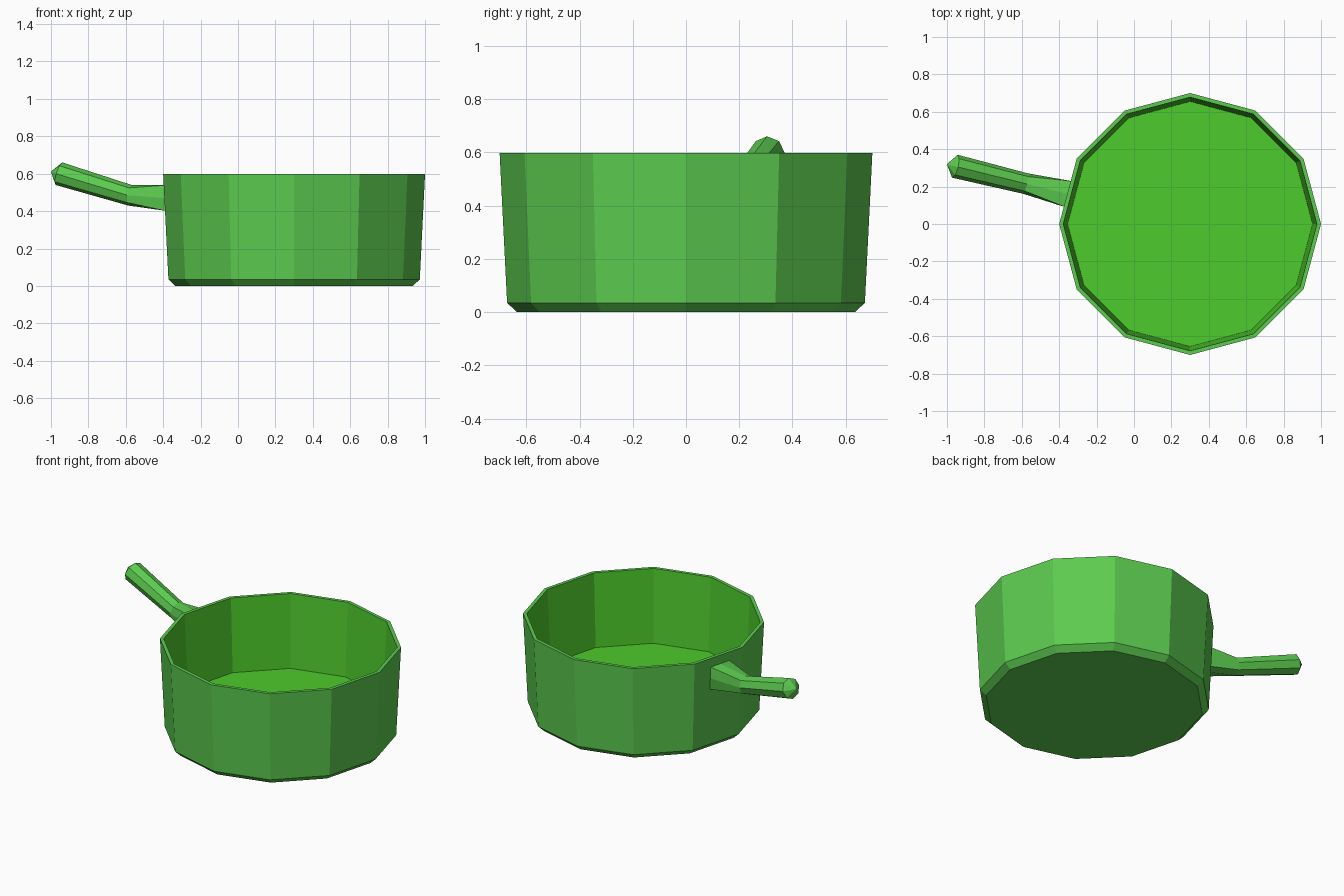
import bpy, bmesh, math
from mathutils import Vector

if "Cube" in bpy.data.objects:
    bpy.data.objects.remove(bpy.data.objects["Cube"])


def material(name, rgb):
    m = bpy.data.materials.new(name)
    m.diffuse_color = (*rgb, 1)
    m.use_nodes = True
    m.node_tree.nodes["Principled BSDF"].inputs["Base Color"].default_value = m.diffuse_color
    return m


outer_green = material("outer green", (0.107, 0.597, 0.078))
inner_green = material("inner green", (0.076, 0.597, 0.025))


def loft(name, rings, mats, inner_from=None, tip=None):
    """Bridge equal rings; cap the start, then close the end by a face or a tip."""
    bm = bmesh.new()
    vs = [[bm.verts.new(p) for p in ring] for ring in rings]
    n = len(vs[0])
    bm.faces.new(vs[0][::-1])
    for k in range(len(vs) - 1):
        for i in range(n):
            j = (i + 1) % n
            f = bm.faces.new((vs[k][i], vs[k][j], vs[k + 1][j], vs[k + 1][i]))
            if inner_from is not None and k >= inner_from:
                f.material_index = 1
    if tip is None:
        f = bm.faces.new(vs[-1])
        f.material_index = 1 if inner_from is not None else 0
    else:
        t = bm.verts.new(tip)
        for i in range(n):
            bm.faces.new((vs[-1][i], vs[-1][(i + 1) % n], t))
    bmesh.ops.recalc_face_normals(bm, faces=bm.faces)
    me = bpy.data.meshes.new(name)
    bm.to_mesh(me)
    bm.free()
    for m in mats:
        me.materials.append(m)
    ob = bpy.data.objects.new(name, me)
    bpy.context.collection.objects.link(ob)
    return ob


# Pot: 12-sided profile up the outside, over the rim and down to the floor
CX = 0.3
profile = [(0.635, 0), (0.672, 0.035), (0.70, 0.597), (0.678, 0.597), (0.655, 0.13)]
rings = [[(CX + r * math.cos(math.radians(a)), r * math.sin(math.radians(a)), z)
          for a in range(0, 360, 30)] for r, z in profile]
loft("pot", rings, [outer_green, inner_green], inner_from=3)

# Handle: square root at the wall, bending up into an octagonal grip
ang = math.radians(166.2)
out = Vector((math.cos(ang), math.sin(ang), 0))
side = Vector((-out.y, out.x, 0))
base = Vector((CX, 0, 0))


def section(s, z, r, tilt, square=False):
    t = math.radians(tilt)
    up = Vector((0, 0, math.cos(t))) - out * math.sin(t)
    pts = []
    for i in range(8):
        a = i * math.pi / 4
        c, d = math.cos(a), math.sin(a)
        k = r / max(abs(c), abs(d)) if square else r
        pts.append(base + out * s + Vector((0, 0, z)) + side * c * k + up * d * k)
    return pts


handle_rings = [section(0.665, 0.468, 0.072, 0, True),
                section(0.905, 0.485, 0.056, 8),
                section(1.295, 0.60, 0.063, 17)]
loft("handle", handle_rings, [outer_green],
     tip=base + out * 1.339 + Vector((0, 0, 0.611)))
